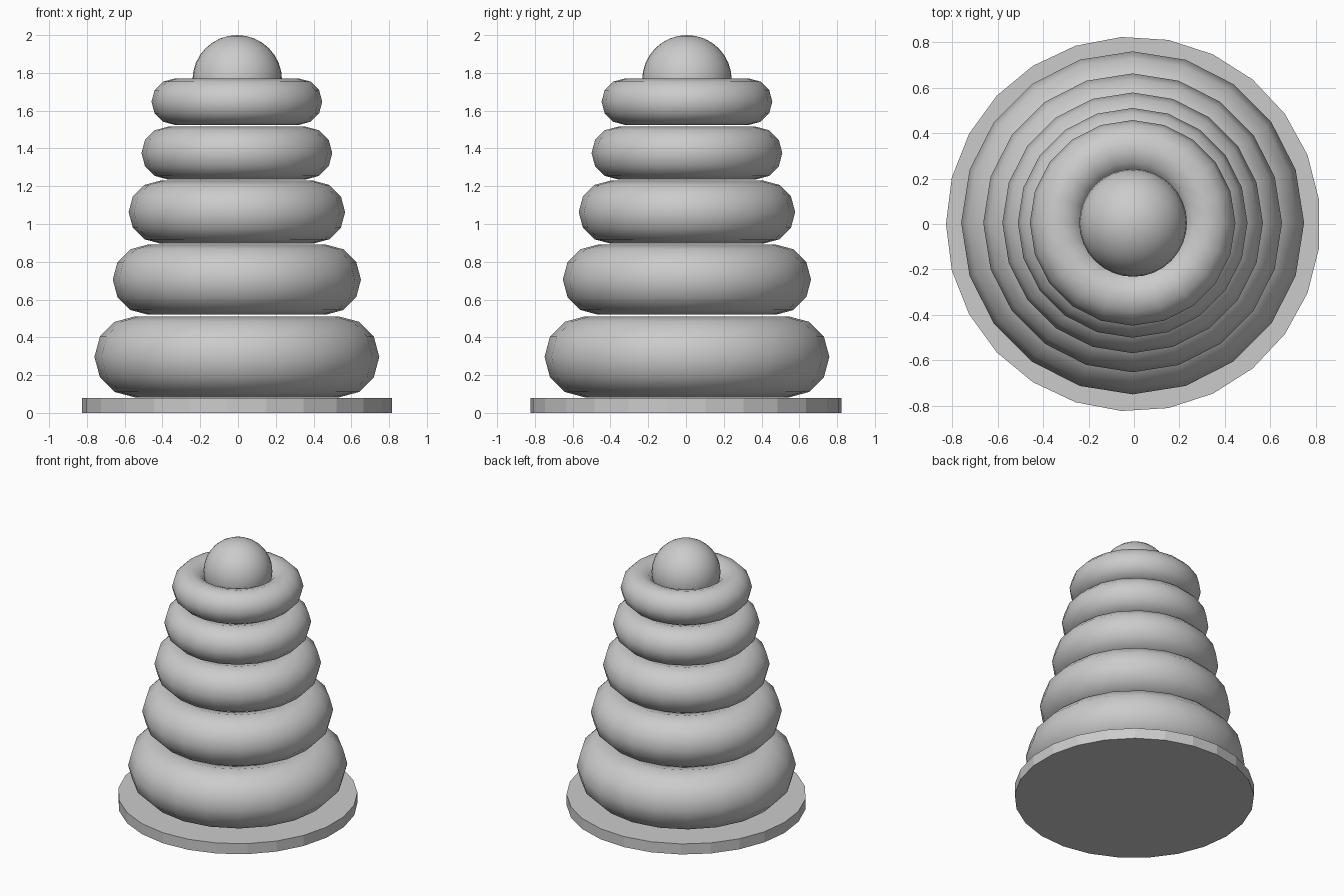
import bpy
import math

cube = bpy.data.objects.get("Cube")
if cube:
    bpy.data.objects.remove(cube, do_unlink=True)

GREY = (0.6, 0.6, 0.6, 1.0)
grey = bpy.data.materials.new("plain_grey")
grey.use_nodes = True
grey.diffuse_color = GREY
grey.node_tree.nodes["Principled BSDF"].inputs["Base Color"].default_value = GREY

CX, CY = -0.006, 0.005  # axis of the stacked pieces


def finish(name, smooth):
    obj = bpy.context.object
    obj.name = name
    obj.data.materials.append(grey)
    if smooth:
        bpy.ops.object.shade_smooth()
    return obj


# Flat base disc, one corner pointing to +x
SIDES, THICK = 25, 0.08
bpy.ops.mesh.primitive_cylinder_add(vertices=SIDES, radius=0.824, depth=THICK,
                                    location=(-0.003, 0, THICK / 2),
                                    rotation=(0, 0, math.pi / 2))
finish("base_disc", False)

# Stacked rings: outer radius, bottom height, top height
rings = [
    (0.754, 0.082, 0.511),
    (0.657, 0.520, 0.891),
    (0.573, 0.897, 1.229),
    (0.505, 1.236, 1.515),
    (0.452, 1.525, 1.770),
]
for i, (outer, low, high) in enumerate(rings, 1):
    tube = (high - low) / 2
    bpy.ops.mesh.primitive_torus_add(major_segments=20, minor_segments=12,
                                     major_radius=outer - tube, minor_radius=tube,
                                     location=(CX, CY, (low + high) / 2))
    finish(f"ring_{i}", True)

# Ball on top
BALL = 0.237
bpy.ops.mesh.primitive_uv_sphere_add(segments=32, ring_count=16, radius=BALL,
                                     location=(CX + 0.002, CY, 2 - BALL))
finish("top_ball", True)
